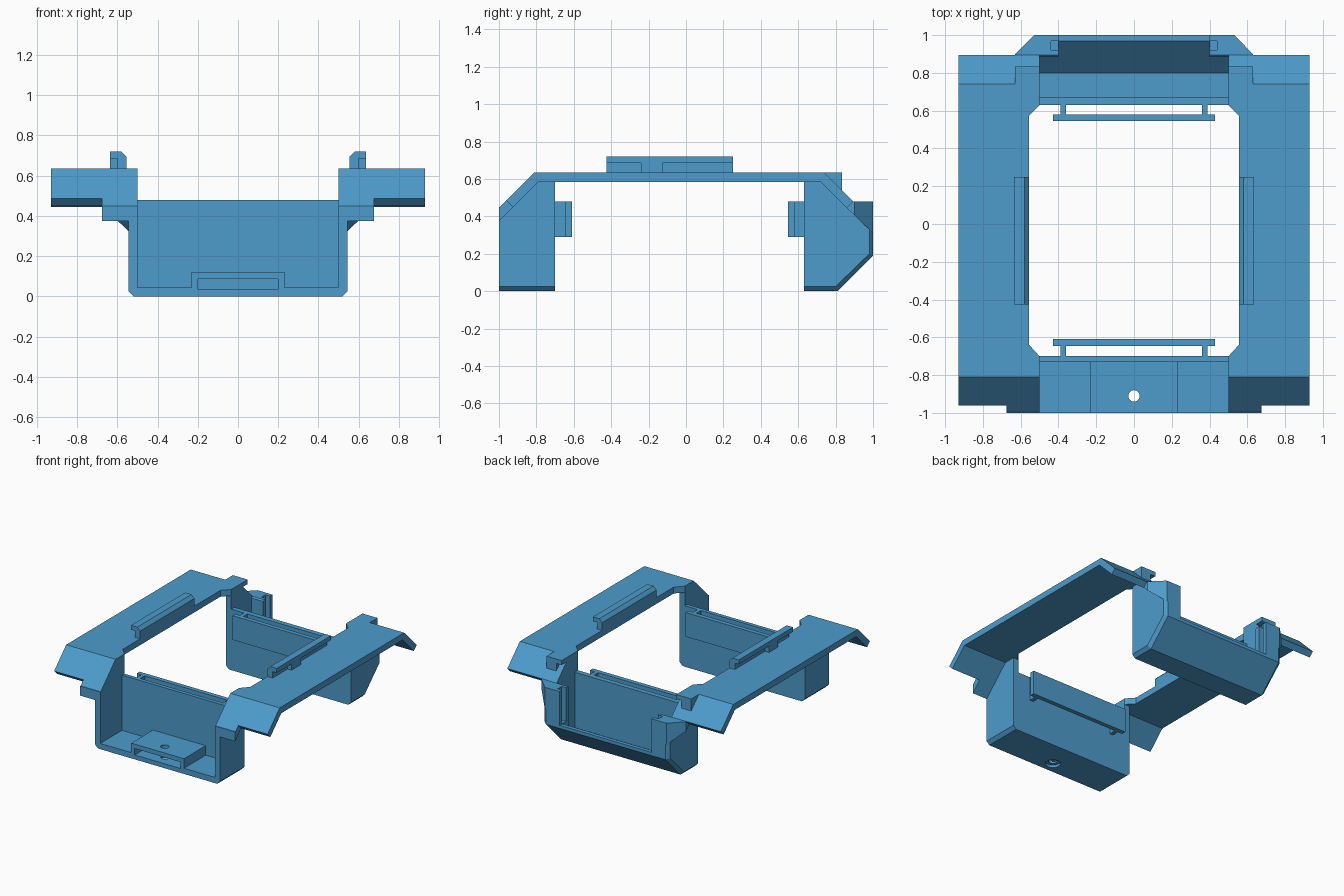
import bpy, bmesh, math
from mathutils import Vector

if "Cube" in bpy.data.objects:
    bpy.data.objects.remove(bpy.data.objects["Cube"])

blue = bpy.data.materials.new("steel_blue")
blue.diffuse_color = (0.075, 0.33, 0.60, 1)
blue.use_nodes = True
blue.node_tree.nodes["Principled BSDF"].inputs["Base Color"].default_value = blue.diffuse_color


def finish(name, bm):
    bmesh.ops.recalc_face_normals(bm, faces=bm.faces)
    me = bpy.data.meshes.new(name)
    bm.to_mesh(me)
    bm.free()
    me.materials.append(blue)
    ob = bpy.data.objects.new(name, me)
    bpy.context.collection.objects.link(ob)
    return ob


def prism(name, axis, pts, a, b):
    """Extrude a 2D outline along an axis; outline is given in the other two axes."""
    bm = bmesh.new()
    place = {'x': lambda u, v, t: (t, u, v),
             'y': lambda u, v, t: (u, t, v),
             'z': lambda u, v, t: (u, v, t)}[axis]
    face = bm.faces.new([bm.verts.new(place(u, v, a)) for u, v in pts])
    ext = bmesh.ops.extrude_face_region(bm, geom=[face])['geom']
    move = Vector(place(0, 0, b - a))
    bmesh.ops.translate(bm, verts=[e for e in ext if isinstance(e, bmesh.types.BMVert)], vec=move)
    return finish(name, bm)


def box(name, x0, x1, y0, y1, z0, z1):
    return prism(name, 'z', [(x0, y0), (x1, y0), (x1, y1), (x0, y1)], z0, z1)


def boolean(ob, others, op='DIFFERENCE'):
    for c in others:
        c.hide_render = True
        m = ob.modifiers.new("cut", 'BOOLEAN')
        m.operation, m.object, m.solver = op, c, 'EXACT'
        bpy.context.view_layer.objects.active = ob
        bpy.ops.object.modifier_apply(modifier=m.name)
        bpy.data.objects.remove(c)
    return ob


def circle(r, cx, cy, n=32):
    return [(cx + r * math.cos(2 * math.pi * i / n), cy + r * math.sin(2 * math.pi * i / n))
            for i in range(n)]


# Front tray: chamfered channel, open at the front, with a slotted raised platform
tray = prism("front_tray", 'y', [(-.545, .025), (-.52, 0), (.52, 0), (.545, .025),
                                 (.545, .62), (-.545, .62)], -1, -.7)
boolean(tray, [prism("cut", 'x', [(-1.1, .275), (-.79, .585), (-.6, .585), (-.6, 1), (-1.1, 1)], -1, 1),
               box("cut", .23, .5, -1.1, -.73, .045, 1),
               box("cut", -.5, -.23, -1.1, -.73, .045, 1),
               box("cut", -.3, .3, -1.1, -.73, .12, 1),
               box("cut", -.5, .5, -1.1, -.6, .48, 1),
               box("cut", -.2, .2, -1.1, -.76, .035, .085),
               prism("cut", 'z', circle(.03, 0, -.91), -.1, .3),
               prism("cut", 'z', circle(.055, 0, -.91), -.1, .02)])

# Rear bin: hull with chamfered ends and a sloped back
bm = bmesh.new()
outer = [(.63, 0), (.81, 0), (1, .19), (1, .62), (.63, .62)]
inner = [(.63, .025), (.8, .025), (.98, .2), (.98, .62), (.63, .62)]
for s in (-1, 1):
    for pts, x in ((outer, .52), (inner, .545)):
        for y, z in pts:
            bm.verts.new((s * x, y, z))
bmesh.ops.convex_hull(bm, input=bm.verts)
rear = finish("rear_bin", bm)
boolean(rear, [prism("cut", 'x', [(.5, .585), (.72, .585), (.86, .445), (.895, .48), (1.1, .48),
                                  (1.1, 1), (.5, 1)], -1, 1),
               prism("cut", 'x', [(.67, .045), (.8, .045), (.885, .13), (.885, 1), (.67, 1)], -.5, .5),
               prism("cut", 'x', [(.8, .045), (.97, .215), (1.1, .215), (1.1, 1), (.8, 1)], -.4, .4),
               box("cut", -.44, .44, .92, .97, .215, 1),
               box("cut", -.5, .5, .5, .88, .48, 1)])

# Hanging rails in front of each inner wall, with their spacers
for name, wall, near, far in (("front", -.7, -.645, -.61), ("rear", .63, .58, .545)):
    box(name + "_rail", -.43, .43, min(near, far), max(near, far), .29, .48)
    for s in (-1, 1):
        x0, x1 = sorted((s * .36, s * .39))
        box(name + "_rail_spacer", x0, x1, min(wall, near), max(wall, near), .29, .48)

for s, side in ((-1, "left"), (1, "right")):
    # Wing plate with both ends folded down, trimmed along the opening
    wing = prism(side + "_wing", 'x', [(-.81, .635), (-.96, .485), (-.925, .45), (-.79, .585),
                                       (.72, .585), (.86, .445), (.895, .48), (.74, .635)],
                 s * .5, s * .93)
    boolean(wing, [prism("cut", 'z', [(s * .4, -.7), (s * .5, -.7), (s * .555, -.64),
                                      (s * .555, .575), (s * .5, .63), (s * .4, .63)], 0, 1)])
    # Front lip below the fold
    prism(side + "_front_lip", 'x', [(-.96, .485), (-.995, .45), (-1, .45), (-1, .375), (-.925, .45)],
          s * .5, s * .675)
    # Rear corner bracket with a clipped corner
    bracket = prism(side + "_rear_bracket", 'x', [(.86, .445), (.895, .48), (1, .48), (1, .31)],
                    s * .5, s * .63)
    boolean(bracket, [prism("clip", 'z', [(s * .4, .6), (s * .63, .6), (s * .63, .9),
                                          (s * .53, 1), (s * .4, 1)], 0, 1)], 'INTERSECT')
    # Notched tab over the rear fold
    prism(side + "_rear_tab", 'x', [(.74, .635), (.775, .6), (.835, .6), (.835, .635)],
          s * .5, s * .63)
    prism(side + "_rear_tab_block", 'x', [(.775, .6), (.835, .54), (.835, .6)], s * .545, s * .63)
    # Hooked guide rail on top of the wing, with a short support
    prism(side + "_guide_rail", 'y', [(s * .555, .635), (s * .6, .635), (s * .6, .685), (s * .635, .685),
                                      (s * .635, .72), (s * .58, .72), (s * .555, .695)], -.425, .25)
    x0, x1 = sorted((s * .6, s * .635))
    box(side + "_guide_support", x0, x1, -.24, -.125, .635, .685)
